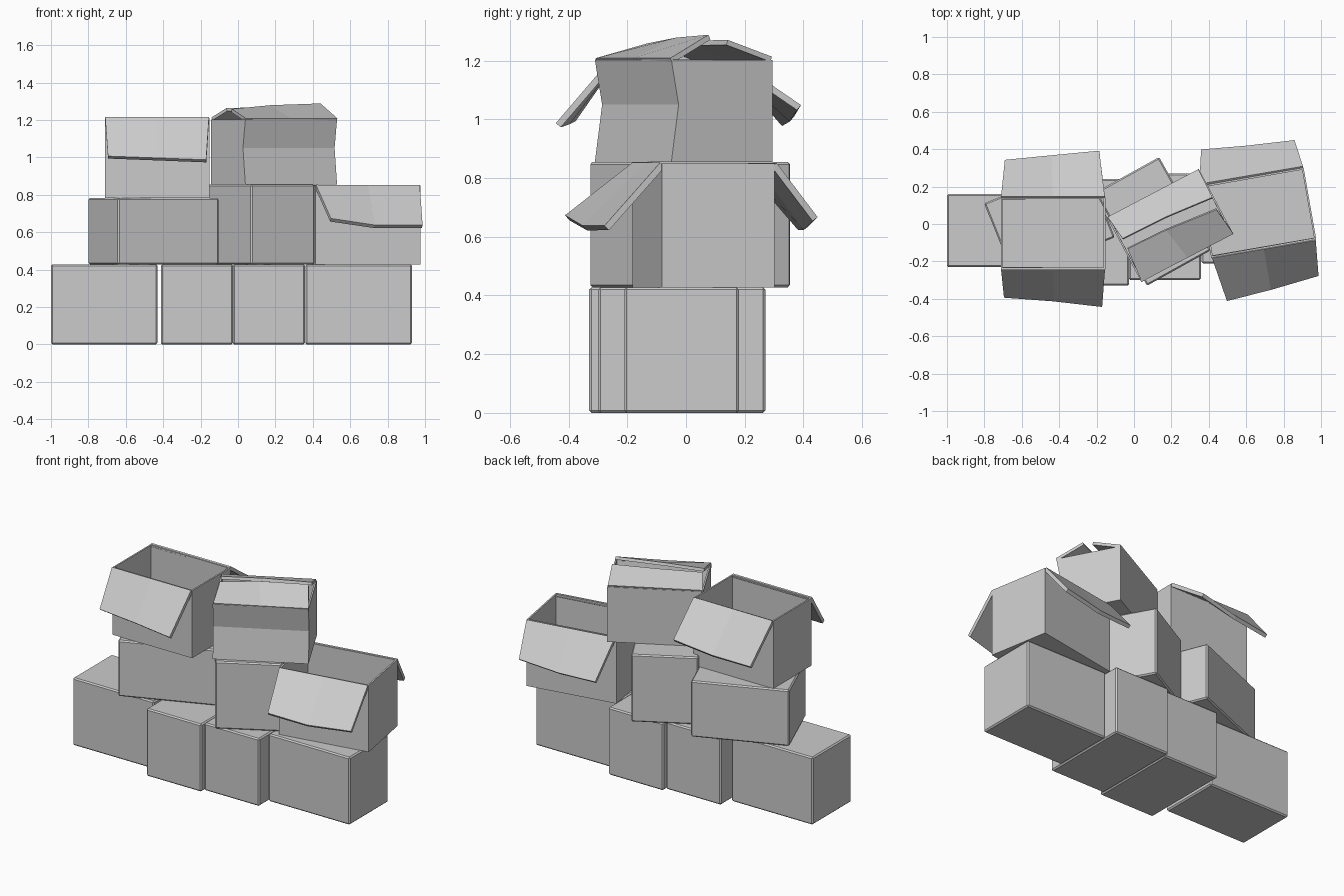
import bpy, bmesh
from math import radians
from mathutils import Matrix, Vector

if "Cube" in bpy.data.objects:
    bpy.data.objects.remove(bpy.data.objects["Cube"])


def make_object(name, bm):
    me = bpy.data.meshes.new(name)
    bm.to_mesh(me)
    bm.free()
    ob = bpy.data.objects.new(name, me)
    bpy.context.collection.objects.link(ob)
    return ob


def carton(name, x, y, z0, z1, w, d, angle=0, is_open=False, dent=0.0):
    """Cardboard carton; open ones are hollow, dent pushes the front in."""
    bm = bmesh.new()
    levels = [(z0, 0.0), (z0 + (z1 - z0) * 0.56, dent), (z1, 0.0)] if dent else [(z0, 0.0), (z1, 0.0)]
    rings = []
    for z, push in levels:
        rings.append([bm.verts.new((sx * w / 2, sy * d / 2 + (push if sy < 0 else 0), z))
                      for sx, sy in ((-1, -1), (1, -1), (1, 1), (-1, 1))])
    bm.faces.new(rings[0][::-1])
    for a, b in zip(rings, rings[1:]):
        for i in range(4):
            j = (i + 1) % 4
            bm.faces.new((a[i], a[j], b[j], b[i]))
    if not is_open:
        bm.faces.new(rings[-1])
    bm.transform(Matrix.Translation((x, y, 0)) @ Matrix.Rotation(radians(angle), 4, 'Z'))
    ob = make_object(name, bm)
    if is_open:
        m = ob.modifiers.new("walls", 'SOLIDIFY')
        m.thickness, m.offset = 0.014, -1
    else:
        m = ob.modifiers.new("worn_edges", 'BEVEL')
        m.width, m.segments = 0.008, 1
    return ob


def flap(name, hinge, edge, thickness=0.022):
    """Lid flap from a hinge line (2 points) to a slightly bent free edge (3 points)."""
    bm = bmesh.new()
    a, b = (Vector(p) for p in hinge)
    top = [bm.verts.new(p) for p in (a, (a + b) / 2, b)]
    low = [bm.verts.new(p) for p in edge]
    for i in range(2):
        bm.faces.new((top[i], low[i], low[i + 1], top[i + 1]))
    ob = make_object(name, bm)
    m = ob.modifiers.new("board", 'SOLIDIFY')
    m.thickness, m.offset = thickness, 0
    return ob


# bottom row of closed cartons
carton("bottom_box_left", -0.715, -0.035, 0, 0.428, 0.57, 0.39)
carton("bottom_box_mid_left", -0.22, -0.045, 0, 0.428, 0.385, 0.57)
carton("bottom_box_mid_right", 0.165, -0.015, 0, 0.428, 0.385, 0.57)
carton("bottom_box_right", 0.645, -0.015, 0, 0.428, 0.57, 0.39)

# second row
carton("middle_box_left", -0.452, 0.02, 0.428, 0.783, 0.58, 0.43, 22)
carton("middle_box_centre", 0.102, 0.014, 0.428, 0.855, 0.39, 0.57, 29)
carton("middle_box_open", 0.66, 0.06, 0.428, 0.85, 0.57, 0.39, 10, is_open=True)
flap("middle_open_front_flap", ((0.415, -0.175, 0.845), (0.97, -0.08, 0.845)),
     ((0.495, -0.405, 0.665), (0.73, -0.345, 0.63), (0.985, -0.27, 0.63)))
flap("middle_open_back_flap", ((0.35, 0.205, 0.845), (0.905, 0.30, 0.845)),
     ((0.36, 0.39, 0.63), (0.60, 0.41, 0.63), (0.86, 0.44, 0.66)))

# top row
carton("top_box_left", -0.432, -0.05, 0.783, 1.21, 0.56, 0.385, 0, is_open=True)
flap("top_left_front_flap", ((-0.71, -0.24, 1.208), (-0.155, -0.24, 1.208)),
     ((-0.695, -0.385, 1.0), (-0.43, -0.405, 0.99), (-0.17, -0.435, 0.98)))
flap("top_left_back_flap", ((-0.71, 0.14, 1.208), (-0.155, 0.14, 1.208)),
     ((-0.69, 0.335, 0.985), (-0.44, 0.36, 1.0), (-0.185, 0.385, 1.04)))

carton("top_box_right", 0.193, -0.008, 0.855, 1.203, 0.555, 0.39, 28, is_open=True, dent=0.028)
flap("top_right_front_flap", ((0.04, -0.305, 1.2), (0.53, -0.05, 1.2)),
     ((-0.035, -0.13, 1.25), (0.17, -0.03, 1.27), (0.44, 0.08, 1.28)), 0.018)
flap("top_right_back_flap", ((-0.14, 0.035, 1.205), (0.345, 0.29, 1.205)),
     ((-0.06, -0.08, 1.255), (0.17, 0.035, 1.26), (0.42, 0.14, 1.262)), 0.018)
